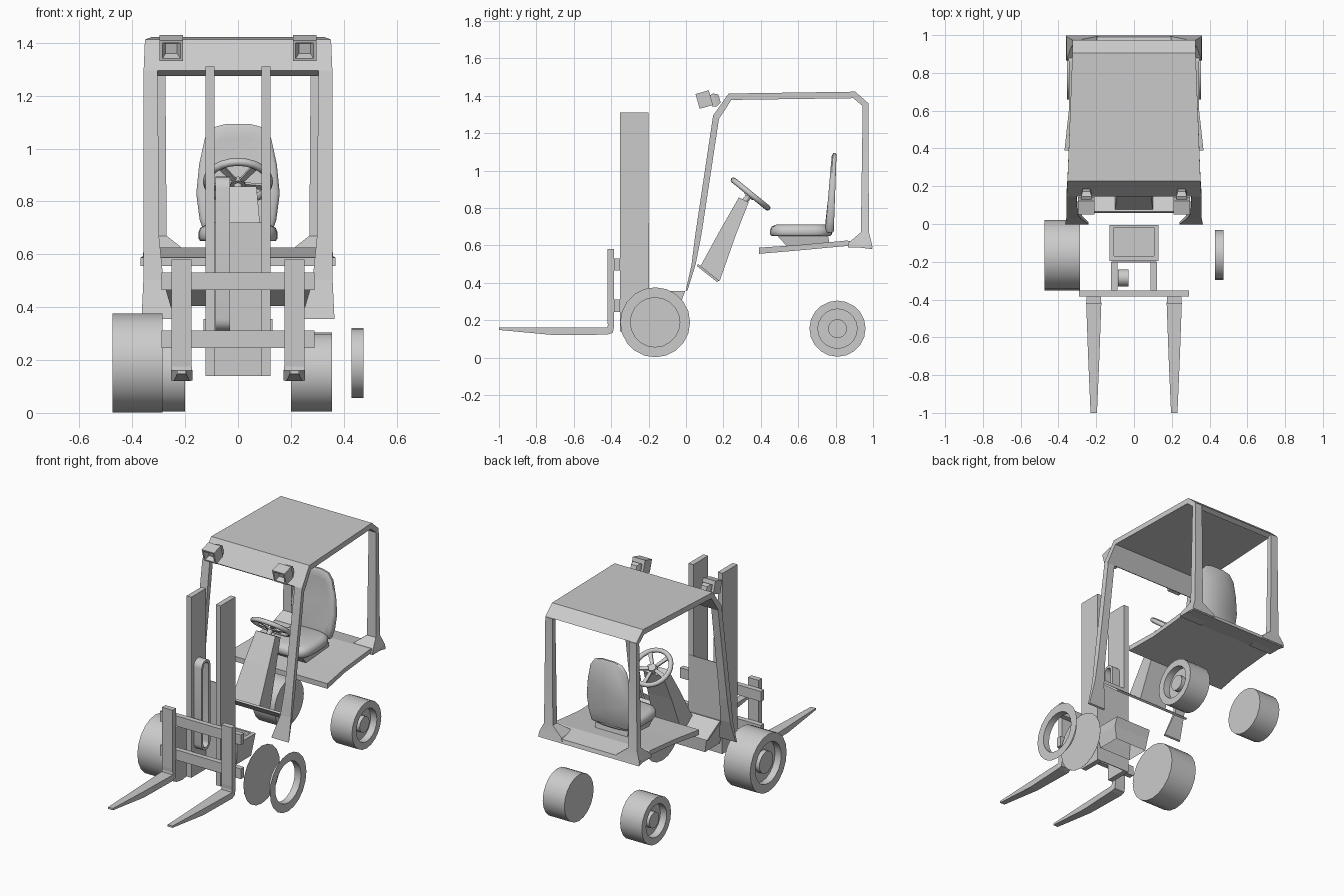
import bpy, bmesh, math
from mathutils import Matrix, Vector

if "Cube" in bpy.data.objects:
    bpy.data.objects.remove(bpy.data.objects["Cube"])


def loft(name, rings, cap=(True, True), closed=False, mirror=False, smooth=None, bevel=0):
    """Skin a list of equal-length point loops."""
    bm = bmesh.new()
    loops = [[bm.verts.new(p) for p in r] for r in rings]
    n = len(loops[0])
    pairs = list(zip(loops, loops[1:])) + ([(loops[-1], loops[0])] if closed else [])
    for a, b in pairs:
        for i in range(n):
            j = (i + 1) % n
            bm.faces.new((a[i], a[j], b[j], b[i]))
    if not closed:
        if cap[0]:
            bm.faces.new(loops[0])
        if cap[1]:
            bm.faces.new(loops[-1])
    bmesh.ops.recalc_face_normals(bm, faces=bm.faces)
    me = bpy.data.meshes.new(name)
    bm.to_mesh(me)
    bm.free()
    ob = bpy.data.objects.new(name, me)
    bpy.context.collection.objects.link(ob)
    if mirror:
        ob.modifiers.new("mirror", 'MIRROR')
    if bevel:
        m = ob.modifiers.new("bevel", 'BEVEL')
        m.width, m.segments = bevel, 2
    if smooth:
        bpy.context.view_layer.objects.active = ob
        ob.select_set(True)
        bpy.ops.object.shade_smooth_by_angle(angle=math.radians(smooth))
        ob.select_set(False)
    return ob


def rect(x0, x1, y0, y1, z):
    return [(x0, y0, z), (x1, y0, z), (x1, y1, z), (x0, y1, z)]


def box(name, x0, x1, y0, y1, z0, z1, **kw):
    return loft(name, [rect(x0, x1, y0, y1, z0), rect(x0, x1, y0, y1, z1)], **kw)


def slab(name, secs, **kw):
    """Sections (half width, lower (y,z), upper (y,z)), symmetric in x."""
    return loft(name, [[(-w, *a), (w, *a), (w, *b), (-w, *b)] for w, a, b in secs], **kw)


def lathe(name, profile, y, z, cap=(True, True), n=20, closed=False):
    """Revolve (x, radius) points about an axle along x."""
    ang = [2 * math.pi * i / n for i in range(n)]
    return loft(name, [[(x, y + r * math.cos(a), z + r * math.sin(a)) for a in ang]
                       for x, r in profile], cap, closed, smooth=35)


def wheel(name, side, xi, xo, y, z, R, rim, hub):
    p = [(xi, R), (xo, R), (xo, rim), (xo - .045, rim), (xo - .045, hub), (xo - .015, hub)]
    lathe(name, [(side * x, r) for x, r in p], y, z)


# wheels
wheel("front_left_wheel", -1, .285, .475, -.165, .189, .187, .132, .07)
for s, tag in ((-1, "left"), (1, "right")):
    wheel("rear_%s_wheel" % tag, s, .2, .355, .81, .155, .15, .105, .05)

# open right front wheel: inner disc and outer rim only
lathe("front_right_wheel_disc", [(.285, .187), (.286, .187)], -.165, .189)
lathe("front_right_wheel_rim", [(.475, .187), (.475, .132), (.43, .132)], -.165, .189, (False, False))

# forks: tapering tine bent up into the shank
tine = [(-1, .148, .16, .017), (-.7, .12, .16, .03), (-.42, .123, .162, .04)]
rings = [[(.213 - w, y, a), (.213 + w, y, a), (.213 + w, y, b), (.213 - w, y, b)] for y, a, b, w in tine]
for lo, up in (((-.392, .132), (-.418, .175)), ((-.385, .16), (-.42, .2)), ((-.385, .58), (-.42, .58))):
    rings.append([(.175, *lo), (.251, *lo), (.251, *up), (.175, *up)])
loft("fork", rings, mirror=True)

# fork carriage bars
for z, tag in ((.245, "lower"), (.465, "upper")):
    box("carriage_bar_" + tag, -.29, .29, -.385, -.352, z, z + .066)

# mast rails, back plate and chain
box("mast_rail", .088, .122, -.352, -.2, .14, 1.31, mirror=True)
box("mast_plate", -.12, .12, -.203, -.198, .14, .72)


def stadium(x, r):
    pts = []
    for zc, a0 in ((.85, 0), (.355, math.pi)):
        pts += [(x, -.285 + r * math.cos(a0 + i * math.pi / 8), zc + r * math.sin(a0 + i * math.pi / 8))
                for i in range(9)]
    return pts


loft("lift_chain", [stadium(-.086, .045), stadium(-.03, .045), stadium(-.03, .028), stadium(-.086, .028)],
     closed=True, smooth=40)

# axle housing: recessed top, open underneath
loft("axle_housing", [rect(-.115, .115, -.18, -.03, .215), rect(-.13, .13, -.195, -.025, .3),
                      rect(-.13, .13, -.195, -.005, .355), rect(-.107, .105, -.17, -.018, .355),
                      rect(-.107, .105, -.17, -.018, .33)], cap=(False, True))

# roof sheet
slab("roof", [(.357, (.175, 1.275), (.145, 1.295)), (.352, (.243, 1.378), (.228, 1.412)),
              (.326, (.895, 1.387), (.905, 1.422)), (.326, (.945, 1.345), (.975, 1.36))], smooth=25)

# front posts, flaring inward at the foot
loft("front_post", [[(a, *f), (b, *f), (b - .004, *r), (a, *r)] for a, b, f, r in (
    (.24, .365, (-.002, .355), (.008, .36)), (.282, .358, (.03, .5), (.052, .5)),
    (.298, .357, (.05, .66), (.083, .66)), (.304, .357, (.145, 1.295), (.176, 1.275)))], mirror=True)

# rear posts with spread feet
loft("rear_post", [rect(.19, .36, .865, .997, .59), rect(.2, .357, .87, .992, .615),
                   rect(.27, .333, .935, .978, .67), rect(.275, .326, .945, .975, 1.358)],
     mirror=True, smooth=25)

# floor under the seat
slab("seat_floor", [(.368, (.39, .555), (.39, .588)), (.345, (.6, .573), (.6, .602)),
                    (.345, (.86, .597), (.86, .626)), (.36, (.997, .58), (.99, .605))])

# footplate between the front posts
slab("footplate", [(.29, (.058, .49), (.065, .5)), (.275, (.165, .405), (.178, .412))])

# seat
loft("seat_base", [rect(-.11, .11, .54, .77, .595), rect(-.12, .12, .49, .76, .65)])


def cushion(z, k):
    pts = []
    for i in range(24):
        c, s = math.cos(math.pi * i / 12), math.sin(math.pi * i / 12)
        pts.append((k * .15 * math.copysign(abs(c) ** .6, c), .615 + k * .165 * math.copysign(abs(s) ** .6, s), z))
    return pts


loft("seat_cushion", [cushion(.65, .95), cushion(.66, 1), cushion(.683, 1), cushion(.7, .95), cushion(.712, .8)],
     smooth=60)
half = [(.125, .67), (.145, .73), (.158, .83), (.147, .94), (.125, 1.04), (.095, 1.08), (.045, 1.093)]
outline = half + [(-x, z) for x, z in reversed(half)]


def backrest(y, k, lean):
    return [(x * k, y + lean * (z - .67), .88 + (z - .88) * k) for x, z in outline]


loft("seat_back", [backrest(.79, .97, .035), backrest(.785, 1, .035), backrest(.757, 1, .07),
                   backrest(.745, .93, .08), backrest(.745, .75, .085)], smooth=50)

# steering column and shaft
slab("steering_column", [(.1, (.075, .485), (.18, .41)), (.085, (.19, .695), (.268, .66)),
                         (.07, (.283, .857), (.335, .83))])
tilt = math.radians(-39)
M = Matrix.Translation((0, .345, .875)) @ Matrix.Rotation(tilt, 4, 'X')


def disc(r, z, n=12):
    return [M @ Vector((r * math.cos(2 * math.pi * i / n), r * math.sin(2 * math.pi * i / n), z)) for i in range(n)]


loft("steering_shaft", [disc(.016, -.07), disc(.016, -.02), disc(.03, -.02), disc(.024, .005)], smooth=40)

# steering wheel rim and spokes
bpy.ops.mesh.primitive_torus_add(major_segments=24, minor_segments=8, major_radius=.118, minor_radius=.015,
                                 location=(0, .345, .875), rotation=(tilt, 0, 0))
rim = bpy.context.object
rim.name = "steering_wheel"
bpy.ops.object.shade_smooth()
rim.select_set(False)
for k in range(5):
    R = M @ Matrix.Rotation(math.radians(90 + 72 * k), 4, 'Z')
    loft("spoke", [[R @ Vector((r, sx * w, z + sz)) for sx, sz in ((-1, -.005), (1, -.005), (1, .005), (-1, .005))]
                   for r, w, z in ((.015, .009, -.01), (.113, .013, 0))])


# headlights with a sunken square lens and a bracket
def tilted(t, hx, h):
    return [(.252 + sx * hx, .0975 + .962 * t - .27 * sz * h, 1.38 + .27 * t + .962 * sz * h)
            for sx, sz in ((-1, -1), (1, -1), (1, 1), (-1, 1))]


loft("headlight", [tilted(.037, .044, .041), tilted(-.037, .044, .041), tilted(-.037, .034, .031),
                   tilted(-.008, .022, .02)], mirror=True)
bracket = loft("headlight_bracket", [tilted(.035, .028, .03), tilted(.06, .028, .036), tilted(.085, .02, .022)],
               mirror=True)
bracket.location.z = -.018
